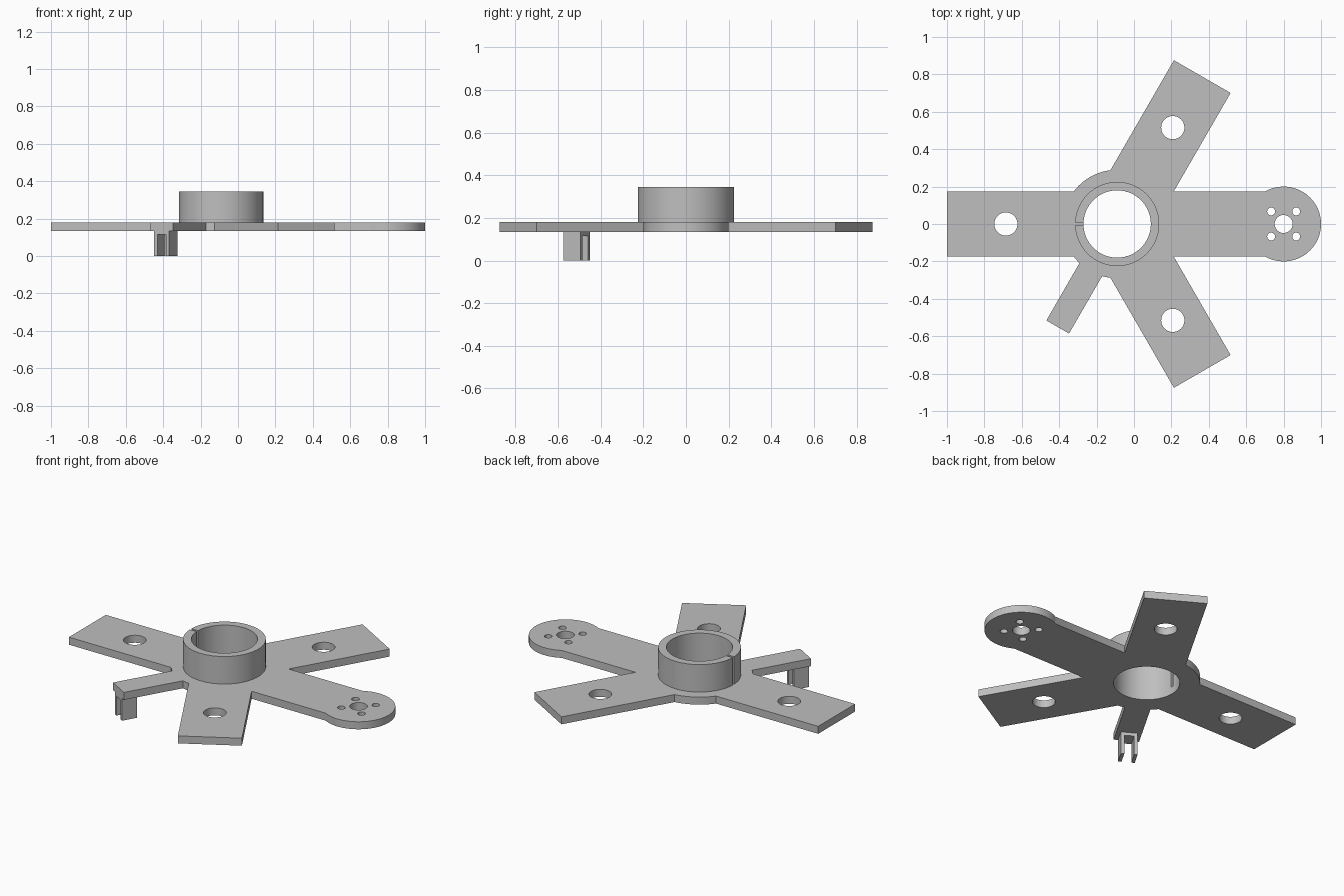
import bpy
import bmesh
import math
from mathutils import Matrix, Vector

cube = bpy.data.objects.get("Cube")
if cube:
    bpy.data.objects.remove(cube, do_unlink=True)

# Single grey plastic
grey = bpy.data.materials.new("grey_plastic")
grey.use_nodes = True
COLOUR = (0.52, 0.52, 0.52, 1)
grey.diffuse_color = COLOUR
grey.node_tree.nodes["Principled BSDF"].inputs["Base Color"].default_value = COLOUR

HUB = Vector((-0.09, 0))
HUB_R, BORE_R, RING_R = 0.29, 0.18, 0.225
PLATE_Z, PLATE_TOP, RING_TOP = 0.135, 0.18, 0.345
ARM_LEN, ARM_W = 0.91, 0.175        # half width
THIN_LEN, THIN_W = 0.636, 0.07
THIN_ANGLE = 240
PAD, PAD_R = Vector((0.8, 0)), 0.2


def arc(centre, radius, start, end, steps):
    """Points on an arc, angles in degrees."""
    angles = [math.radians(start + (end - start) * i / steps) for i in range(steps + 1)]
    return [centre + radius * Vector((math.cos(a), math.sin(a))) for a in angles]


def circle(centre, radius, steps=48):
    return arc(centre, radius, 0, 360, steps)[:-1]


def on_arm(angle, along, across=0):
    """Point given along and across an arm that leaves the hub at an angle."""
    return HUB + Matrix.Rotation(math.radians(angle), 2) @ Vector((along, across))


def half_angle(width, radius):
    return math.degrees(math.asin(width / radius))


def prism(name, loops, low, high, matrix=Matrix()):
    """Fill an outline with holes, extrude it and place it."""
    bm = bmesh.new()
    for loop in loops:
        verts = [bm.verts.new((p[0], p[1], low)) for p in loop]
        for i, v in enumerate(verts):
            bm.edges.new((verts[i - 1], v))
    bmesh.ops.triangle_fill(bm, edges=bm.edges[:], use_beauty=True)
    out = bmesh.ops.extrude_face_region(bm, geom=bm.faces[:], use_keep_orig=True)
    top = [g for g in out["geom"] if isinstance(g, bmesh.types.BMVert)]
    bmesh.ops.translate(bm, verts=top, vec=(0, 0, high - low))
    bmesh.ops.recalc_face_normals(bm, faces=bm.faces[:])
    bm.transform(matrix)
    mesh = bpy.data.meshes.new(name)
    bm.to_mesh(mesh)
    bm.free()
    mesh.materials.append(grey)
    obj = bpy.data.objects.new(name, mesh)
    bpy.context.collection.objects.link(obj)
    bpy.ops.object.select_all(action="DESELECT")
    obj.select_set(True)
    bpy.context.view_layer.objects.active = obj
    bpy.ops.object.shade_smooth_by_angle(angle=math.radians(30))
    return obj


# Base plate outline, counter-clockwise from the round pad
arm_a = half_angle(ARM_W, HUB_R)
thin_a = half_angle(THIN_W, HUB_R)
pad_a = 180 - half_angle(ARM_W, PAD_R)
crotch = ARM_W / math.sin(math.radians(30))


def arm_end(angle, length=ARM_LEN, width=ARM_W):
    return [on_arm(angle, length, -width), on_arm(angle, length, width)]


outline = arc(PAD, PAD_R, -pad_a, pad_a, 48)
outline += [on_arm(30, crotch)] + arm_end(60)
outline += arc(HUB, HUB_R, 60 + arm_a, 180 - arm_a, 12) + arm_end(180)
outline += arc(HUB, HUB_R, 180 + arm_a, THIN_ANGLE - thin_a, 3)
outline += arm_end(THIN_ANGLE, THIN_LEN, THIN_W)
outline += arc(HUB, HUB_R, THIN_ANGLE + thin_a, 300 - arm_a, 3)
outline += arm_end(300) + [on_arm(-30, crotch)]

# Bore, arm holes and the pad's hole pattern
holes = [circle(HUB, BORE_R, 72), circle(PAD, 0.048)]
holes += [circle(on_arm(a, 0.595), 0.062) for a in (60, 180, 300)]
holes += [circle(PAD + Vector((sx, sy)) * 0.067, 0.021, 24)
          for sx in (-1, 1) for sy in (-1, 1)]
prism("base_plate", [outline] + holes, PLATE_Z, PLATE_TOP)

# Collar with a narrow slit on the side away from the pad
SLIT = 0.007
outer_a, inner_a = half_angle(SLIT, RING_R), half_angle(SLIT, BORE_R)
collar = arc(HUB, RING_R, outer_a - 180, 180 - outer_a, 72)
collar += arc(HUB, BORE_R, 180 - inner_a, inner_a - 180, 72)
prism("collar", [collar], PLATE_TOP, RING_TOP)

# Forked clip under the end of the thin arm: profile across the arm and up
W, T = 0.046, 0.019
fork = [(-W, 0), (W - 2 * W + T, 0), (T - W, PLATE_Z - T), (W - T, PLATE_Z - T),
        (W - T, 0), (W, 0), (W, PLATE_Z), (-W, PLATE_Z)]
upright = Matrix(((0, 0, 1, 0), (1, 0, 0, 0), (0, 1, 0, 0), (0, 0, 0, 1)))
place = (Matrix.Translation((HUB.x, HUB.y, 0))
         @ Matrix.Rotation(math.radians(THIN_ANGLE), 4, "Z") @ upright)
prism("fork_clip", [fork], THIN_LEN - 0.09, THIN_LEN, place)
